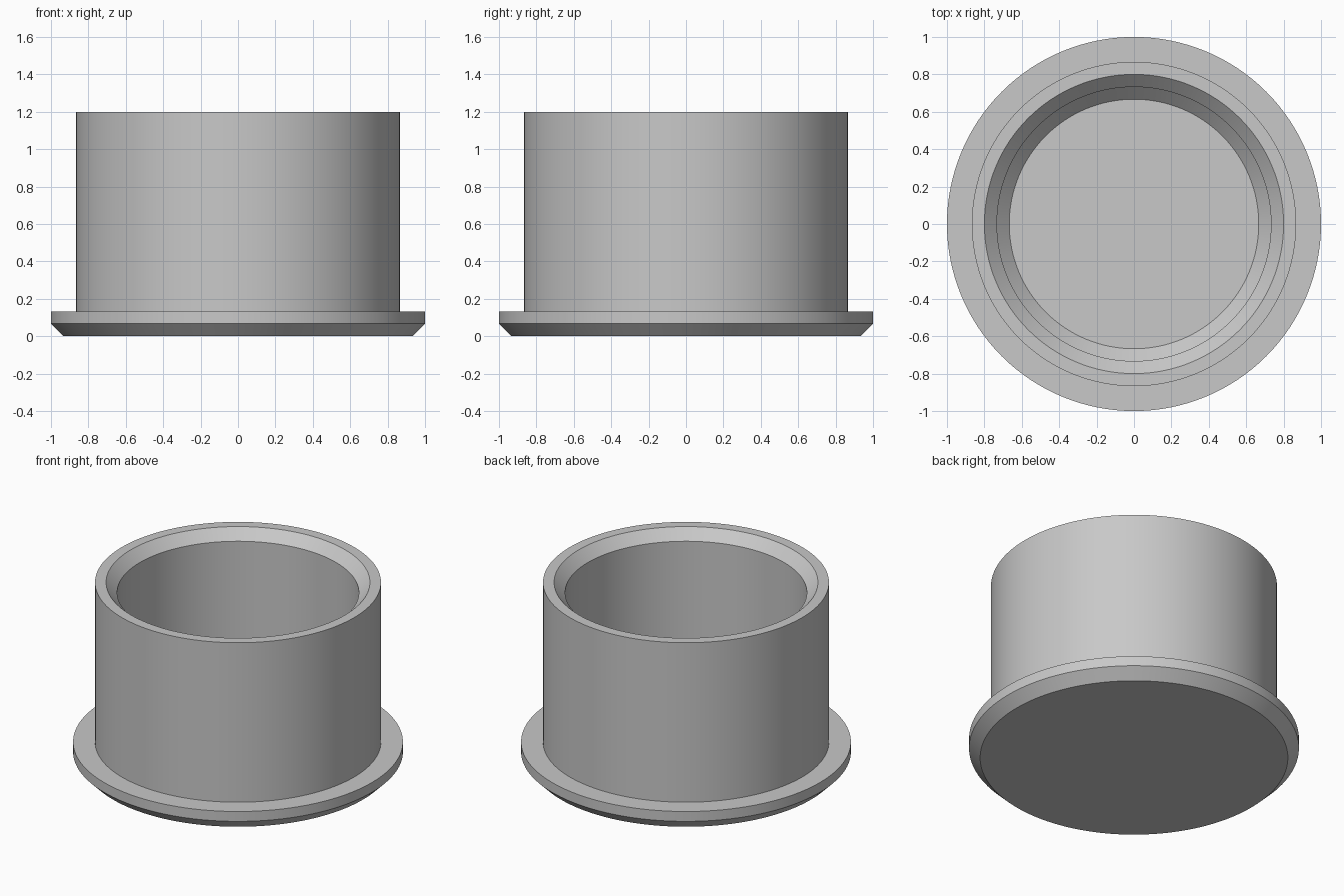
import bpy, bmesh, math

if "Cube" in bpy.data.objects:
    bpy.data.objects.remove(bpy.data.objects["Cube"])

SEGMENTS = 128

grey = bpy.data.materials.new("plain_grey")
grey.diffuse_color = (0.58, 0.58, 0.58, 1.0)
grey.use_nodes = True
grey.node_tree.nodes["Principled BSDF"].inputs["Base Color"].default_value = grey.diffuse_color


def lathe(name, profile):
    """Revolve a (radius, height) profile about z and cap both ends."""
    bm = bmesh.new()
    rings = []
    for r, z in profile:
        rings.append([bm.verts.new((r * math.cos(a), r * math.sin(a), z))
                      for a in (2 * math.pi * i / SEGMENTS for i in range(SEGMENTS))])
    for low, high in zip(rings, rings[1:]):
        for i in range(SEGMENTS):
            j = (i + 1) % SEGMENTS
            bm.faces.new((low[i], low[j], high[j], high[i]))
    bm.faces.new(list(reversed(rings[0])))
    bm.faces.new(rings[-1])
    bmesh.ops.recalc_face_normals(bm, faces=bm.faces[:])
    mesh = bpy.data.meshes.new(name)
    bm.to_mesh(mesh)
    bm.free()
    mesh.materials.append(grey)
    obj = bpy.data.objects.new(name, mesh)
    bpy.context.collection.objects.link(obj)
    bpy.context.view_layer.objects.active = obj
    obj.select_set(True)
    bpy.ops.object.shade_smooth_by_angle(angle=math.radians(30))
    obj.select_set(False)
    return obj


lathe("flanged_cup", [
    (0.933, 0.0), (1.0, 0.067), (1.0, 0.133),      # chamfered flange
    (0.867, 0.133), (0.867, 1.2),                  # outer wall
    (0.8, 1.2), (0.733, 1.133),                    # rim and inner chamfer
    (0.733, 0.2), (0.667, 0.133),                  # inner wall down to floor
])
